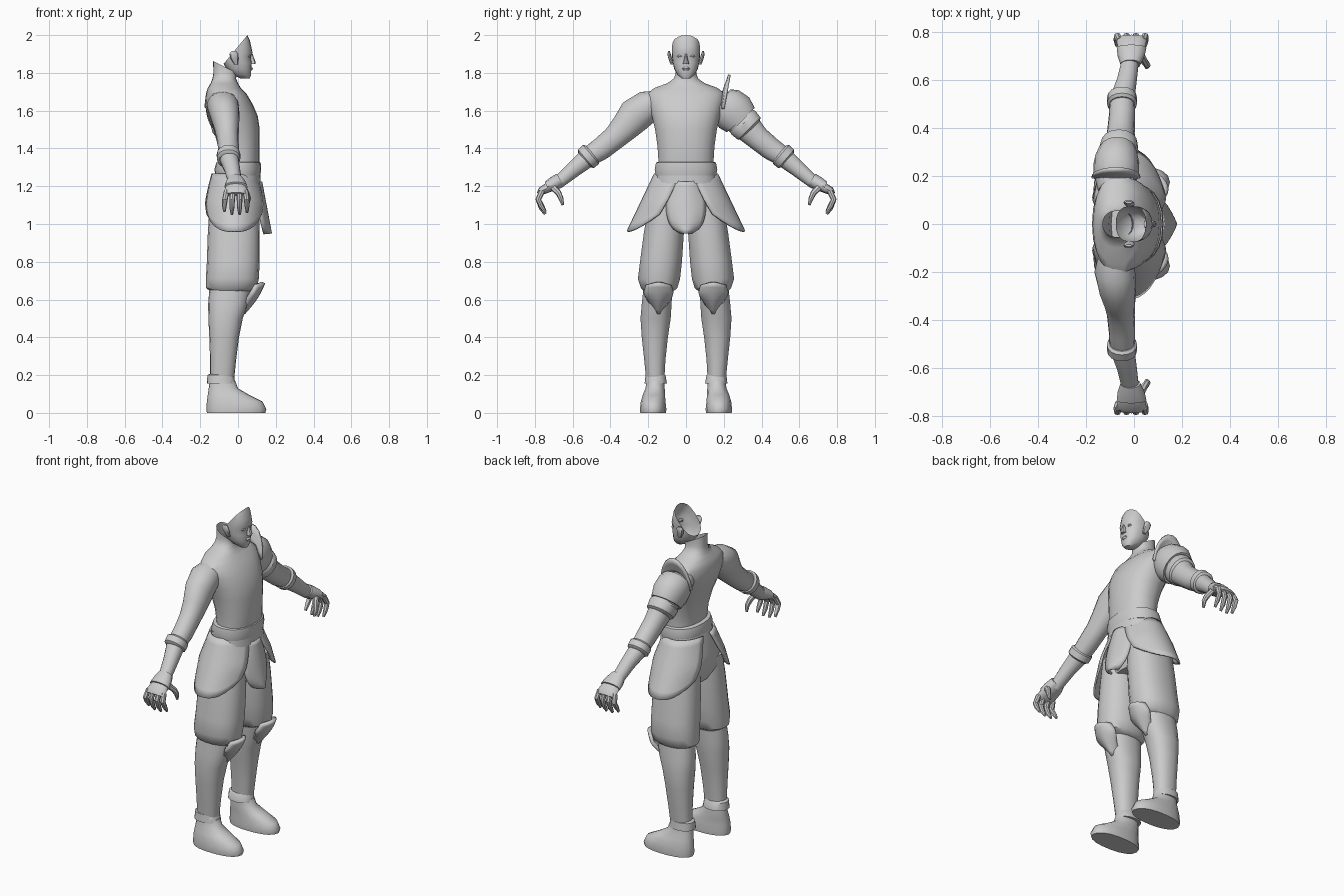
import bpy, bmesh, math
from mathutils import Vector

grey = bpy.data.materials.new("plain grey")
grey.diffuse_color = (0.6, 0.6, 0.6, 1)


def finish(name, bm, thick=0):
    bmesh.ops.recalc_face_normals(bm, faces=bm.faces[:])
    me = bpy.data.meshes.new(name)
    bm.to_mesh(me)
    bm.free()
    me.materials.append(grey)
    ob = bpy.data.objects.new(name, me)
    bpy.context.collection.objects.link(ob)
    if thick:
        mod = ob.modifiers.new("thickness", "SOLIDIFY")
        mod.thickness = thick
        mod.offset = 0
    return ob


def skin(rings, cap0=True, cap1=True):
    """Bridge closed rings of points."""
    bm = bmesh.new()
    vs = [[bm.verts.new(p) for p in r] for r in rings]
    n = len(vs[0])
    for a, b in zip(vs, vs[1:]):
        for i in range(n):
            bm.faces.new((a[i], a[(i + 1) % n], b[(i + 1) % n], b[i]))
    if cap0:
        bm.faces.new(vs[0])
    if cap1:
        bm.faces.new(vs[-1])
    return bm


def oval(n, p):
    for i in range(n):
        a = 2 * math.pi * i / n
        c, s = math.cos(a), math.sin(a)
        yield math.copysign(abs(c) ** p, c), math.copysign(abs(s) ** p, s)


def stack(sections, n=18, p=0.88, cap0=True, cap1=True):
    """Upright loft; section = x0, x1, y0, y1, z, optional slope along x."""
    rings = []
    for x0, x1, y0, y1, z, *t in sections:
        k, rx, ry = (t[0] if t else 0), (x1 - x0) / 2, (y1 - y0) / 2
        rings.append([((x0 + x1) / 2 + rx * c, (y0 + y1) / 2 + ry * s, z + k * rx * c)
                      for c, s in oval(n, p)])
    return skin(rings, cap0, cap1)


def sym(sections):
    return [(a, b, -h, h, *r) for a, b, h, *r in sections]


def tube(path, side, n=14):
    """Limb loft; point = x, y, z, radius along x, radius across."""
    pts = [Vector((x, y * side, z)) for x, y, z, _, _ in path]
    rings = []
    for i, c in enumerate(pts):
        d = (pts[min(i + 1, len(pts) - 1)] - pts[max(i - 1, 0)])
        d.x = 0
        v = d.normalized().cross(Vector((1, 0, 0)))
        rx, rv = path[i][3:]
        rings.append([c + Vector((rx * a, 0, 0)) + v * rv * b for a, b in oval(n, 0.95)])
    return skin(rings)


def sheet(name, fn, nu, nv, thick):
    """Curved plate from fn(u in -1..1, v in 0..1)."""
    bm = bmesh.new()
    g = [[bm.verts.new(fn(-1 + 2 * i / nu, j / nv)) for i in range(nu + 1)] for j in range(nv + 1)]
    for j in range(nv):
        for i in range(nu):
            bm.faces.new((g[j][i], g[j][i + 1], g[j + 1][i + 1], g[j + 1][i]))
    return finish(name, bm, thick)


# Torso with the open neck
finish("torso", stack(sym([
    (-.10, .10, .15, 1.24), (-.095, .115, .147, 1.33), (-.105, .115, .152, 1.41),
    (-.13, .115, .165, 1.50), (-.16, .105, .182, 1.57), (-.175, .08, .197, 1.63),
    (-.17, .045, .205, 1.69), (-.16, .015, .17, 1.72), (-.145, 0, .10, 1.745),
    (-.135, -.01, .065, 1.77), (-.13, -.005, .055, 1.80), (-.132, 0, .055, 1.83, -.5)]),
    22, cap1=False))

# Head shell, sliced open along the missing hairline
bm = stack(sym([
    (.015, .062, .022, 1.77), (-.03, .07, .045, 1.79), (-.06, .07, .062, 1.82),
    (-.08, .073, .070, 1.855), (-.09, .068, .074, 1.885), (-.09, .077, .075, 1.905),
    (-.09, .07, .075, 1.94), (-.08, .062, .072, 1.975), (-.06, .05, .058, 2.0)]),
    20, cap1=False)
bmesh.ops.bisect_plane(bm, geom=bm.verts[:] + bm.edges[:] + bm.faces[:],
                       plane_co=(.05, 0, 2.0), plane_no=(-.145, 0, .12), clear_outer=True)
finish("head", bm)

# Nose, lips, eyes and ears
finish("nose", stack(sym([(.05, .092, .016, 1.848), (.05, .094, .014, 1.858),
                          (.05, .084, .008, 1.88), (.05, .078, .006, 1.90)]), 8))
finish("lips", stack(sym([(.04, .073, .015, 1.812), (.04, .079, .022, 1.822),
                          (.04, .074, .015, 1.832)]), 10))
for s in (-1, 1):
    finish("eye", stack([(.045, .066, s * .03 - .012, s * .03 + .012, 1.882),
                         (.045, .069, s * .03 - .017, s * .03 + .017, 1.888),
                         (.045, .066, s * .03 - .012, s * .03 + .012, 1.894)], 8))
    finish("ear", stack([(-.02, .0, s * .074 - .008, s * .074 + .008, 1.845),
                         (-.04, .002, s * .083 - .01, s * .083 + .01, 1.875),
                         (-.045, 0, s * .09 - .009, s * .09 + .009, 1.90),
                         (-.035, -.01, s * .09 - .005, s * .09 + .005, 1.915)], 8))

# Belt and pelvis
finish("belt", stack(sym([(-.10, .10, .145, 1.25), (-.12, .118, .162, 1.257), (-.125, .123, .167, 1.29),
                          (-.115, .12, .16, 1.325), (-.09, .105, .14, 1.332)]), 22))
finish("lower_sash", stack(sym([(-.125, .12, .165, 1.225, -.1), (-.12, .118, .16, 1.26)]), 22))
finish("pelvis", stack(sym([(-.12, .10, .16, 1.27), (-.155, .11, .195, 1.15),
                            (-.16, .112, .20, 1.05), (-.12, .09, .13, .98)]), 22))

# Front skirt panel
sheet("front_panel", lambda u, v: (
    .122 + .052 * v - .04 * u * u,
    u * (.075 + .03 * math.sin(min(1, v * 1.8) * math.pi / 2)) * max(.25, math.sqrt(1 - v ** 5)),
    1.225 - .275 * v), 10, 12, .012)

for s in (-1, 1):
    # Flared hip panel
    def hip(u, v):
        w = v * (1 - .3 * abs(u) ** 3.5)
        a = u * math.radians(78) * (1 - .36 * w)
        r = .118 + .05 * min(1, 2 * w)
        return (-.02 + r * math.sin(a), s * (.165 + .145 * w) * math.cos(a), 1.265 - .305 * w)
    sheet("hip_panel", hip, 14, 8, .01)

    # Legs, from puffed trousers down to the boots
    def leg(name, rows, **k):
        finish(name, stack([(a, b, *sorted((s * c, s * d)), *r) for a, b, c, d, *r in rows], **k))
    leg("trouser_leg", [(-.15, .11, .01, .20, 1.10), (-.16, .115, .01, .225, .95),
                        (-.165, .115, .02, .245, .80), (-.17, .11, .03, .256, .71),
                        (-.168, .10, .045, .24, .66), (-.14, .06, .07, .22, .64)])
    leg("shin", [(-.15, .07, .07, .225, .67), (-.158, .055, .075, .235, .58), (-.157, .025, .08, .242, .50),
                 (-.152, .005, .095, .235, .40), (-.148, -.01, .108, .222, .28), (-.148, -.022, .115, .21, .16)])
    leg("ankle_cuff", [(-.165, -.015, .10, .22, .155), (-.162, -.02, .108, .215, .20),
                       (-.14, -.03, .12, .20, .212)])
    leg("boot", [(-.165, .145, .105, .243, 0), (-.167, .15, .103, .245, .02), (-.165, .13, .108, .24, .06),
                 (-.16, .06, .11, .23, .095), (-.155, 0, .112, .215, .13), (-.15, -.015, .115, .21, .17)])

    # Pointed knee guard
    sheet("knee_guard", lambda u, v: (
        .135 - .105 * v + .012 * math.sin(v * math.pi) - .045 * u * u,
        s * .145 + u * (.06 + .05 * v if v < .3 else .075 * (1.08 - v) / .78),
        .69 - .16 * v - .012 * u * u * (1 - v)), 8, 8, .02)

    # Arm
    finish("arm", tube([
        (-.08, .14, 1.65, .07, .06), (-.08, .20, 1.625, .085, .085), (-.07, .27, 1.575, .078, .093),
        (-.06, .33, 1.505, .065, .075), (-.055, .38, 1.455, .058, .064), (-.05, .45, 1.398, .055, .06),
        (-.05, .52, 1.352, .052, .052), (-.03, .60, 1.285, .042, .042),
        (-.015, .685, 1.212, .036, .032)], s, 16))
    finish("forearm_band", tube([
        (-.05, .495, 1.375, .053, .055), (-.05, .503, 1.368, .063, .066),
        (-.05, .53, 1.345, .062, .064), (-.05, .538, 1.338, .05, .05)], s, 16))

    # Hand guard, palm, fingers and thumb
    finish("hand_guard", tube([(-.015, .665, 1.235, .042, .037), (-.012, .70, 1.213, .056, .038),
                               (-.01, .735, 1.196, .062, .03)], s, 12))
    finish("palm", tube([(-.015, .67, 1.225, .036, .03), (-.01, .715, 1.20, .055, .028),
                         (-.01, .765, 1.175, .062, .022), (-.01, .778, 1.158, .055, .014)], s, 12))
    for x, drop in ((-.06, .015), (-.027, 0), (.007, 0), (.04, .01)):
        finish("finger", tube([(x, .762, 1.175, .015, .016), (x * 1.15, .782, 1.13, .015, .015),
                               (x * 1.2, .766, 1.085 + drop, .013, .013),
                               (x * 1.2, .745, 1.052 + drop, .007, .008)], s, 8))
    finish("thumb", tube([(.028, .705, 1.195, .018, .018), (.045, .675, 1.165, .016, .016),
                          (.055, .662, 1.135, .014, .013), (.052, .652, 1.10, .007, .007)], s, 8))

# Shoulder armour on one side only
finish("shoulder_guard", tube([(-.075, .19, 1.64, .088, .085), (-.075, .215, 1.625, .095, .105),
                               (-.073, .255, 1.59, .095, .113), (-.07, .29, 1.55, .083, .098)], 1, 16))
finish("upper_arm_band", tube([(-.065, .295, 1.545, .072, .085), (-.065, .305, 1.535, .083, .089),
                               (-.062, .335, 1.505, .077, .084), (-.06, .345, 1.495, .06, .065)], 1, 16))


def flange(u, v):
    a = u * math.radians(85)
    return (-.075 + (.09 + .012 * v) * math.sin(a), .195 + .035 * v * math.cos(a),
            1.60 + .09 * math.cos(a) + .1 * v * math.cos(a))


sheet("shoulder_flange", flange, 10, 3, .014)

# Smooth shading with crisp edges
for ob in bpy.data.objects:
    ob.select_set(True)
    bpy.context.view_layer.objects.active = ob
bpy.ops.object.shade_smooth_by_angle(angle=math.radians(40))
